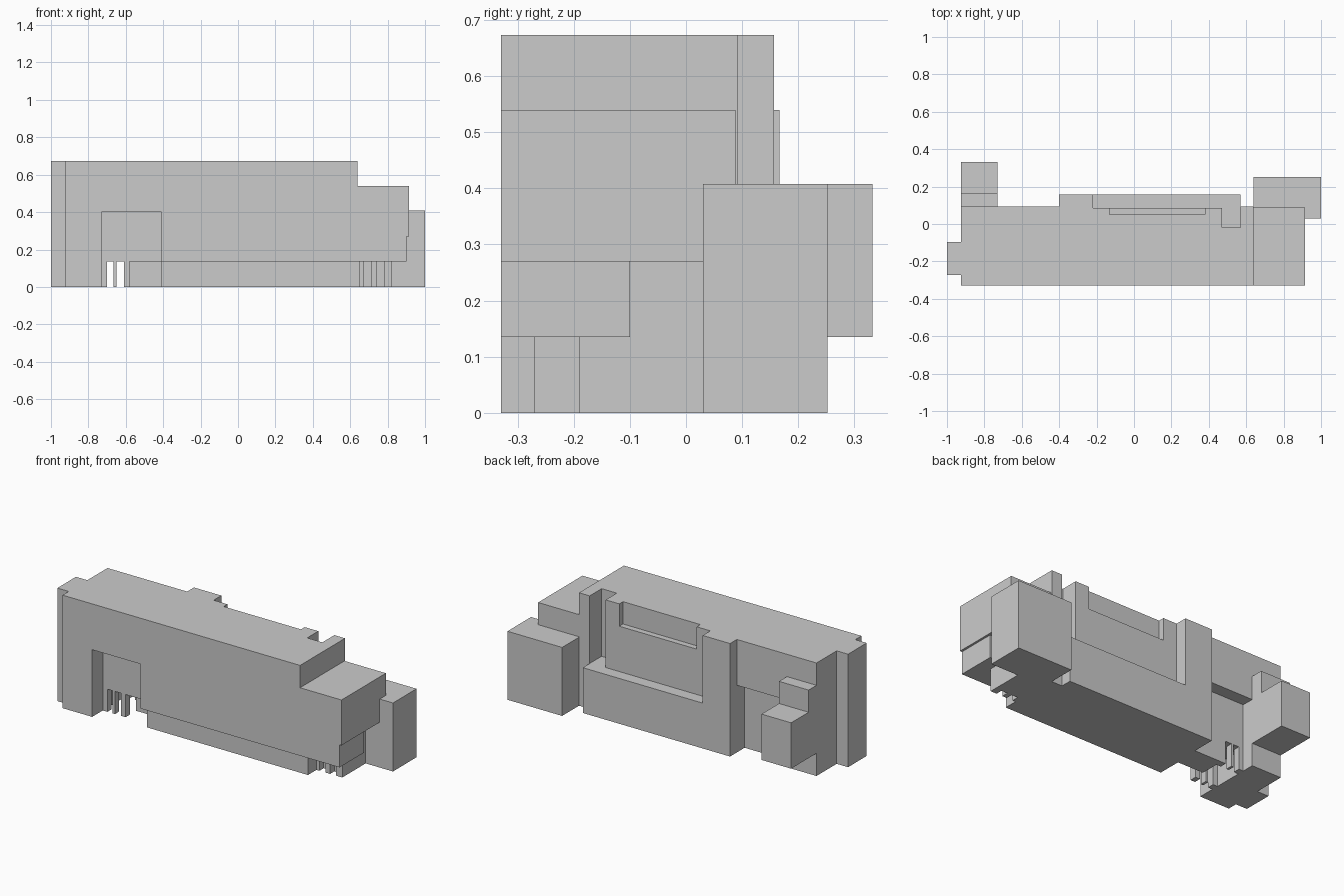
import bpy, bmesh

if "Cube" in bpy.data.objects:
    bpy.data.objects.remove(bpy.data.objects["Cube"])


def prism(name, outline, z0, z1):
    """Extrude a floor-plan outline from z0 up to z1."""
    bm = bmesh.new()
    base = bm.faces.new([bm.verts.new((x, y, z0)) for x, y in outline])
    top = bmesh.ops.extrude_face_region(bm, geom=[base])["geom"]
    verts = [v for v in top if isinstance(v, bmesh.types.BMVert)]
    bmesh.ops.translate(bm, verts=verts, vec=(0, 0, z1 - z0))
    bmesh.ops.recalc_face_normals(bm, faces=bm.faces)
    mesh = bpy.data.meshes.new(name)
    bm.to_mesh(mesh)
    bm.free()
    obj = bpy.data.objects.new(name, mesh)
    bpy.context.collection.objects.link(obj)
    return obj


def block(name, x0, x1, y0, y1, z0, z1):
    return prism(name, [(x0, y0), (x1, y0), (x1, y1), (x0, y1)], z0, z1)


L, F, B = -0.925, -0.33, 0.093        # left, front and back wall lines
G, M, N, E, T = 0.135, 0.27, 0.40, 0.54, 0.673   # floor levels

# Ground floor: recessed plinth, left foot, right lobby with window grooves
prism("ground_floor", [
    (-0.58, -0.13), (-0.41, -0.13), (-0.41, -0.27), (0.65, -0.27),
    (0.65, -0.19), (0.67, -0.19), (0.67, -0.15), (0.71, -0.15),
    (0.71, -0.19), (0.74, -0.19), (0.74, -0.15), (0.78, -0.15),
    (0.78, -0.19), (0.82, -0.19), (0.82, 0.05), (0.64, 0.05),
    (0.64, B), (-0.40, B), (-0.40, 0.02), (-0.58, 0.02)], 0, G)
block("left_foot", L, -0.73, F, B, 0, G)

# Thin piers on both sides of the ground-floor passage
for side, y in (("front", -0.23), ("back", -0.02)):
    for i, (x0, x1) in enumerate(((-0.73, -0.70), (-0.665, -0.65), (-0.61, -0.58))):
        block(f"{side}_passage_pier_{i + 1}", x0, x1, y, y + 0.04, 0, G)

# First floor: front niche, rear recess, right wing set back under the step
prism("first_floor", [
    (L, F), (-0.73, F), (-0.73, -0.23), (-0.41, -0.23), (-0.41, F),
    (0.90, F), (0.90, -0.10), (0.82, -0.10), (0.82, 0.05), (0.64, 0.05),
    (0.64, B), (-0.40, B), (-0.40, 0.02), (-0.73, 0.02), (-0.73, B), (L, B)], G, M)

# Rear outline shared by the storeys above the ledge: deep shaft and flat wall
rear = [(0.64, B), (0.57, B), (0.57, -0.02), (0.47, -0.02), (0.47, 0.085)]
prism("second_floor", [
    (L, F), (-0.73, F), (-0.73, -0.23), (-0.41, -0.23), (-0.41, F), (0.64, F),
    *rear, (-0.40, 0.085), (-0.40, 0.02), (-0.73, 0.02), (-0.73, B), (L, B)], M, N)
prism("third_floor", [
    (L, F), (0.64, F), *rear, (-0.22, 0.085), (-0.22, B), (L, B)], N, E)
# Top floor with the long open terrace notch
prism("top_floor", [
    (L, F), (0.64, F), *rear, (0.38, 0.085), (0.38, 0.05), (-0.13, 0.05),
    (-0.13, 0.085), (-0.22, 0.085), (-0.22, B), (L, B)], E, T)

# Rear tower and ledge
block("rear_tower", -0.40, -0.22, 0.08, 0.157, 0, T)
block("rear_ledge", -0.22, 0.57, 0.08, 0.157, 0, M)

# Right wing step and corner block
block("right_step", 0.64, 0.913, F, 0.088, M, E)
block("right_rear_block", 0.64, 1.0, 0.03, 0.252, 0, 0.408)

# Left stair strip and overhanging stepped block behind
block("left_stair_strip", -1.0, L, -0.272, -0.097, 0, T)
block("left_rear_upper", L, -0.73, B, 0.167, G, E)
block("left_rear_overhang", L, -0.73, 0.167, 0.332, G, 0.408)
